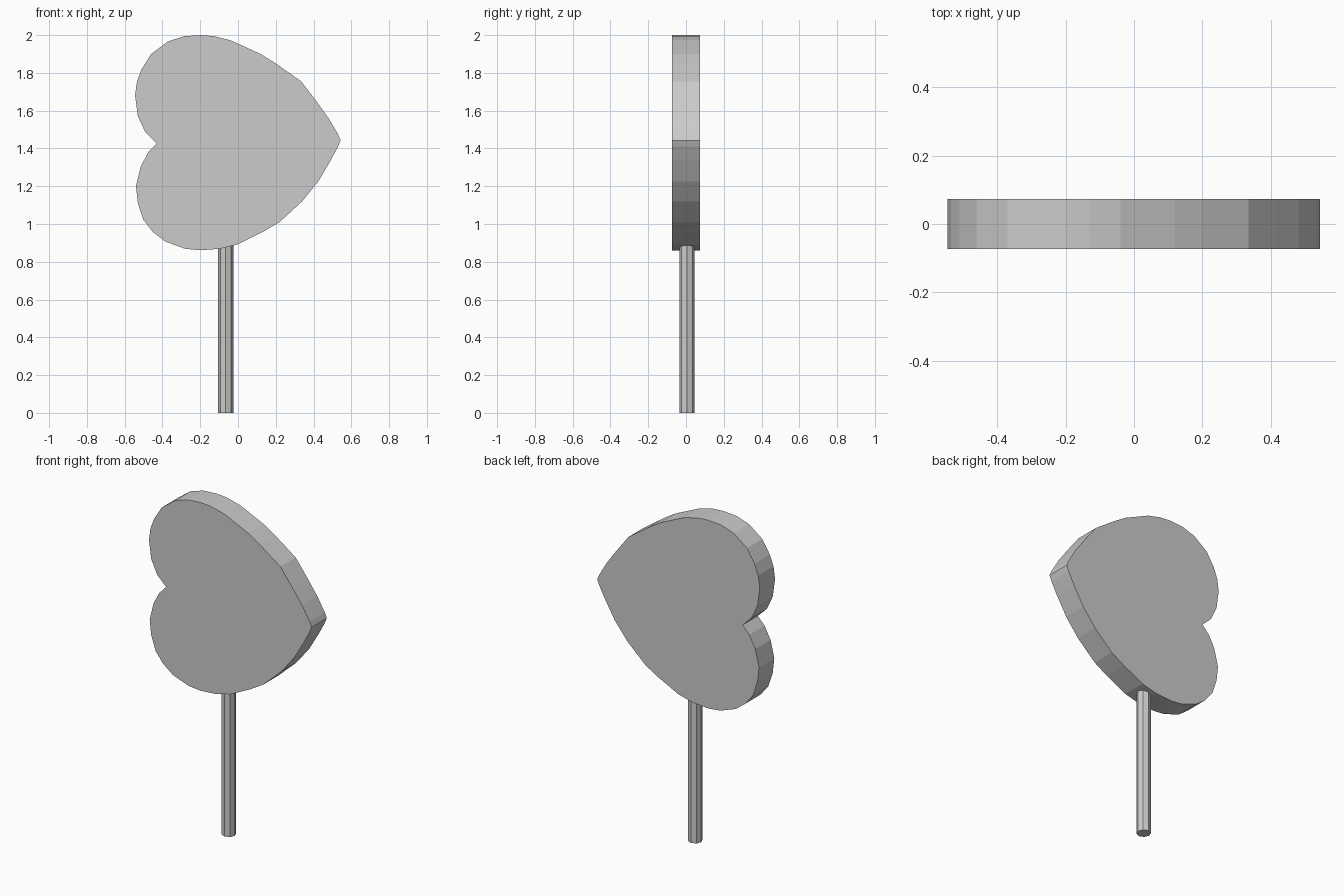
import bpy, bmesh

if "Cube" in bpy.data.objects:
    bpy.data.objects.remove(bpy.data.objects["Cube"])

# Sideways heart outline (x, z): notch, upper lobe, tip, lower lobe
OUTLINE = [
    (-0.43, 1.427), (-0.49, 1.485), (-0.53, 1.57), (-0.545, 1.68), (-0.535, 1.755),
    (-0.51, 1.82), (-0.46, 1.9), (-0.37, 1.967), (-0.285, 1.994), (-0.2, 2.0),
    (-0.13, 1.995), (-0.04, 1.973), (0.12, 1.9), (0.2, 1.85), (0.335, 1.755),
    (0.415, 1.65), (0.48, 1.56), (0.53, 1.475), (0.543, 1.443),
    (0.53, 1.41), (0.49, 1.335), (0.425, 1.225), (0.34, 1.12), (0.22, 1.01),
    (0.135, 0.96), (0.0, 0.893), (-0.095, 0.869), (-0.2, 0.861), (-0.28, 0.869),
    (-0.385, 0.907), (-0.45, 0.957), (-0.5, 1.02), (-0.53, 1.11), (-0.54, 1.2),
    (-0.515, 1.305), (-0.475, 1.38),
]
HALF_DEPTH = 0.073

# Heart slab, extruded from front to back
bm = bmesh.new()
face = bm.faces.new([bm.verts.new((x, -HALF_DEPTH, z)) for x, z in OUTLINE])
result = bmesh.ops.extrude_face_region(bm, geom=[face], use_keep_orig=True)
back = [v for v in result["geom"] if isinstance(v, bmesh.types.BMVert)]
bmesh.ops.translate(bm, verts=back, vec=(0, 2 * HALF_DEPTH, 0))
bmesh.ops.recalc_face_normals(bm, faces=bm.faces)
mesh = bpy.data.meshes.new("heart")
bm.to_mesh(mesh)
bm.free()
heart = bpy.data.objects.new("heart", mesh)
bpy.context.collection.objects.link(heart)

# Eight-sided stick, its top sunk into the heart
STICK_HEIGHT = 0.95
bpy.ops.mesh.primitive_cylinder_add(
    vertices=8, radius=0.04, depth=STICK_HEIGHT,
    location=(-0.065, 0.005, STICK_HEIGHT / 2))
bpy.context.object.name = "stick"
